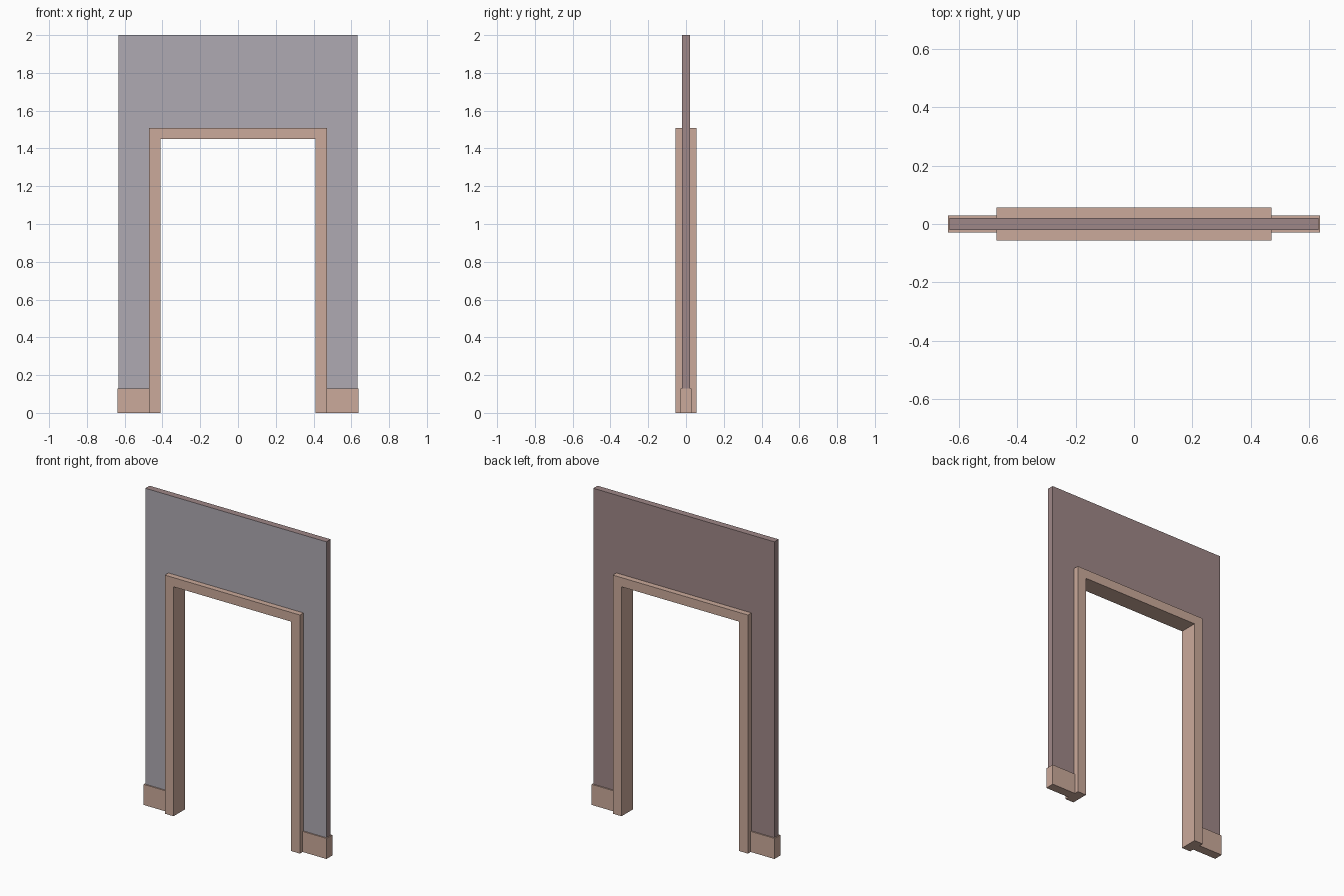
import bpy, bmesh

if "Cube" in bpy.data.objects:
    bpy.data.objects.remove(bpy.data.objects["Cube"])


def material(name, rgb):
    m = bpy.data.materials.new(name)
    lin = [((c / 255 + 0.055) / 1.055) ** 2.4 for c in rgb]
    m.diffuse_color = (*lin, 1)
    m.use_nodes = True
    m.node_tree.nodes["Principled BSDF"].inputs["Base Color"].default_value = m.diffuse_color
    return m


GREY = material("wall front grey", (175, 170, 178))
MAUVE = material("wall back mauve", (159, 135, 135))
TRIM = material("trim wood", (203, 170, 155))


def extrude_profile(name, points, half_depth, mats):
    """Extrude an x-z outline evenly to both sides of y = 0."""
    bm = bmesh.new()
    face = bm.faces.new([bm.verts.new((x, -half_depth, z)) for x, z in points])
    out = bmesh.ops.extrude_face_region(bm, geom=[face], use_keep_orig=True)
    for v in out["geom"]:
        if isinstance(v, bmesh.types.BMVert):
            v.co.y = half_depth
    bmesh.ops.recalc_face_normals(bm, faces=bm.faces[:])
    # the last material goes on the faces that look to the front
    for f in bm.faces:
        f.material_index = len(mats) - 1 if f.normal.y < -0.5 else 0
    mesh = bpy.data.meshes.new(name)
    bm.to_mesh(mesh)
    bm.free()
    for m in mats:
        mesh.materials.append(m)
    obj = bpy.data.objects.new(name, mesh)
    bpy.context.collection.objects.link(obj)
    return obj


def arch(outer, top, inner, inner_top, base):
    """Outline of an upside-down U."""
    return [(-outer, base), (-inner, base), (-inner, inner_top), (inner, inner_top),
            (inner, base), (outer, base), (outer, top), (-outer, top)]


# wall panel with the doorway, its cut edge hidden inside the frame
extrude_profile("wall", arch(0.633, 2.0, 0.44, 1.48, 0.02), 0.021, [MAUVE, GREY])

# door frame
extrude_profile("door_frame", arch(0.472, 1.508, 0.411, 1.45, 0.0), 0.0565, [TRIM])

# skirting boards wrapped around the wall ends
for side, s in (("left", -1), ("right", 1)):
    pts = [(s * x, z) for x, z in ((0.471, 0), (0.639, 0), (0.639, 0.13), (0.471, 0.13))]
    extrude_profile("skirting_" + side, pts, 0.029, [TRIM])
